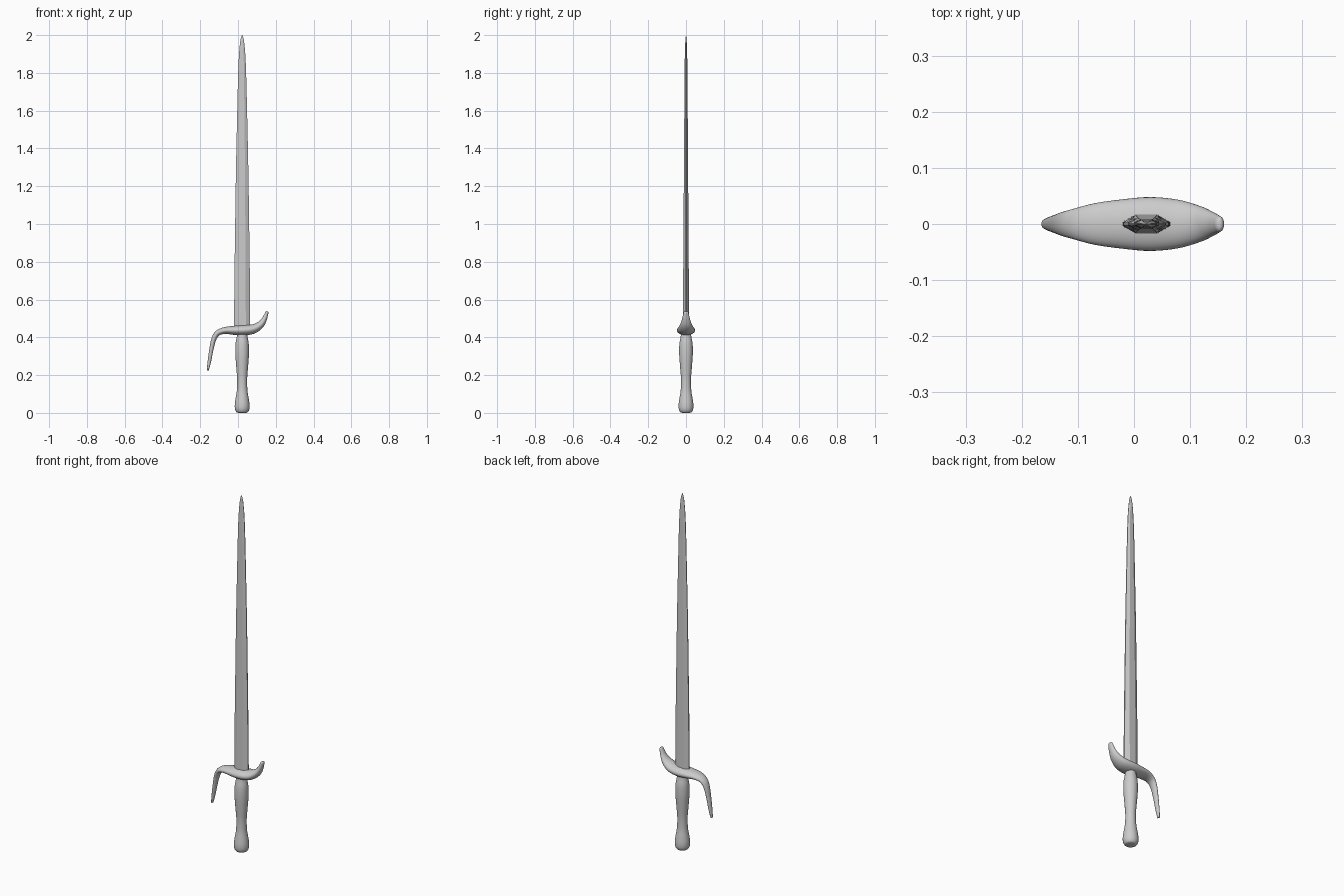
import bpy, bmesh, math
from mathutils import Vector

if "Cube" in bpy.data.objects:
    bpy.data.objects.remove(bpy.data.objects["Cube"])

CX = 0.022  # axis of blade and handle


def smooth_rows(rows, steps):
    """Catmull-Rom interpolation of station rows."""
    out = []
    n = len(rows)
    for i in range(n - 1):
        p0, p1, p2, p3 = (rows[max(i - 1, 0)], rows[i], rows[i + 1], rows[min(i + 2, n - 1)])
        for s in range(steps):
            t = s / steps
            out.append([0.5 * (2 * b + (c - a) * t + (2 * a - 5 * b + 4 * c - d) * t * t
                        + (3 * b - a - 3 * c + d) * t ** 3)
                        for a, b, c, d in zip(p0, p1, p2, p3)])
    out.append(list(rows[-1]))
    return out


def loft(name, rows, section, angle):
    """Rows are x, z, in-plane half width, y half width; the section is swept along them."""
    bm = bmesh.new()
    rings = []
    for i, (x, z, w, d) in enumerate(rows):
        a, b = rows[max(i - 1, 0)], rows[min(i + 1, len(rows) - 1)]
        tan = Vector((b[0] - a[0], 0, b[1] - a[1])).normalized()
        side = Vector((tan.z, 0, -tan.x))
        rings.append([bm.verts.new(Vector((x, 0, z)) + side * (u * w) + Vector((0, v * d, 0)))
                      for u, v in section])
    k = len(section)
    for r, q in zip(rings, rings[1:]):
        for j in range(k):
            bm.faces.new((r[j], r[(j + 1) % k], q[(j + 1) % k], q[j]))
    bm.faces.new(rings[0][::-1])
    bm.faces.new(rings[-1])
    bmesh.ops.recalc_face_normals(bm, faces=bm.faces)
    me = bpy.data.meshes.new(name)
    bm.to_mesh(me)
    bm.free()
    ob = bpy.data.objects.new(name, me)
    bpy.context.collection.objects.link(ob)
    bpy.ops.object.select_all(action='DESELECT')
    ob.select_set(True)
    bpy.context.view_layer.objects.active = ob
    bpy.ops.object.shade_smooth_by_angle(angle=math.radians(angle))
    return ob


circle = [(math.cos(2 * math.pi * i / 32), math.sin(2 * math.pi * i / 32)) for i in range(32)]
hexagon = [(1, 0.2), (0.45, 1), (-0.45, 1), (-1, 0.2),
           (-1, -0.2), (-0.45, -1), (0.45, -1), (1, -0.2)]

# Blade: flat-sided taper with a rounded point
blade = [(0.43, 0.043, 0.017), (0.7, 0.041, 0.015), (1.0, 0.037, 0.013), (1.3, 0.0325, 0.011),
         (1.6, 0.026, 0.009), (1.8, 0.021, 0.008), (1.9, 0.0165, 0.006),
         (1.96, 0.011, 0.004), (1.985, 0.0065, 0.002), (2.0, 0.001, 0.0005)]
loft("blade", smooth_rows([(CX, z, w, d) for z, w, d in blade], 4), hexagon, 25)

# Handle: turned grip with a swollen pommel
handle = [(0.0, 0.018), (0.004, 0.03), (0.02, 0.038), (0.045, 0.039), (0.075, 0.035),
          (0.12, 0.028), (0.18, 0.0265), (0.24, 0.031), (0.31, 0.036),
          (0.365, 0.035), (0.4, 0.029), (0.43, 0.025)]
loft("handle", smooth_rows([(CX, z, r, r) for z, r in handle], 4), circle, 60)

# Guard: S-curved crosspiece, drooping on the left and rising on the right
guard = [(-0.16, 0.225, 0.005, 0.008), (-0.152, 0.27, 0.009, 0.012),
         (-0.141, 0.335, 0.011, 0.016), (-0.128, 0.39, 0.013, 0.021),
         (-0.108, 0.422, 0.015, 0.027), (-0.07, 0.436, 0.018, 0.037),
         (-0.02, 0.437, 0.024, 0.044), (0.03, 0.438, 0.027, 0.048),
         (0.08, 0.444, 0.025, 0.043), (0.117, 0.465, 0.02, 0.032),
         (0.138, 0.493, 0.014, 0.022), (0.149, 0.52, 0.010, 0.016),
         (0.153, 0.533, 0.008, 0.013), (0.1545, 0.538, 0.003, 0.007)]
loft("guard", smooth_rows(guard, 4), circle, 60)
